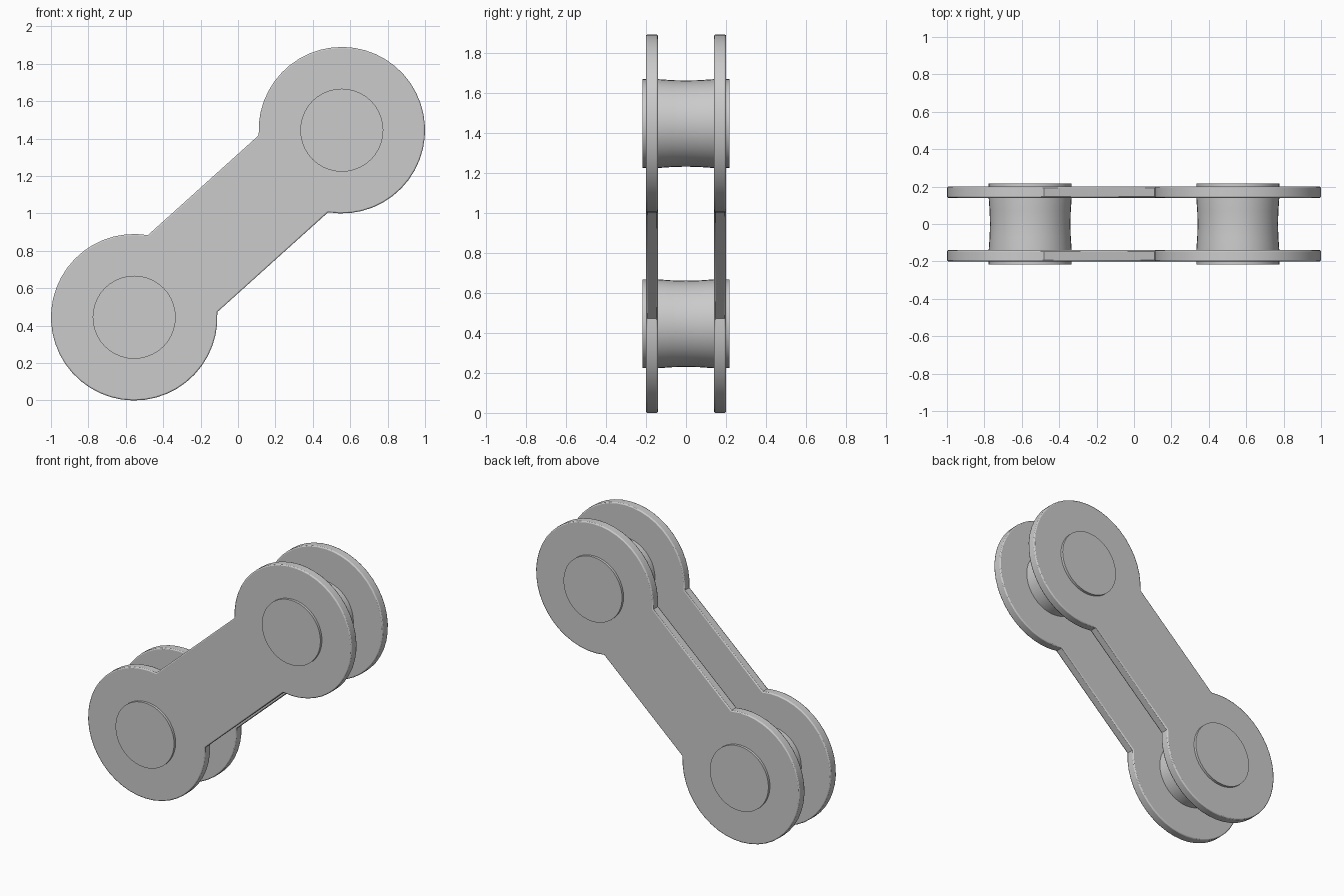
import bpy, bmesh, math
from mathutils import Matrix

cube = bpy.data.objects.get("Cube")
if cube:
    bpy.data.objects.remove(cube, do_unlink=True)

# One grey metal for every part
grey = bpy.data.materials.new("grey metal")
grey.use_nodes = True
colour = (0.6, 0.6, 0.6, 1)
grey.diffuse_color = colour
grey.node_tree.nodes["Principled BSDF"].inputs["Base Color"].default_value = colour

END_X, END_Z, MID_Z = 0.555, 0.5, 0.945
RADIUS, HALF_BAR = 0.445, 0.277
AXIS = math.atan2(END_Z, END_X)


def finish(name, bm):
    bmesh.ops.recalc_face_normals(bm, faces=bm.faces[:])
    mesh = bpy.data.meshes.new(name)
    bm.to_mesh(mesh)
    bm.free()
    mesh.materials.append(grey)
    obj = bpy.data.objects.new(name, mesh)
    bpy.context.collection.objects.link(obj)
    bpy.ops.object.select_all(action="DESELECT")
    obj.select_set(True)
    bpy.context.view_layer.objects.active = obj
    bpy.ops.object.shade_smooth_by_angle(angle=math.radians(35))
    return obj


def side_plate(name, y_start, thickness=0.06, steps=36):
    # Two round ends joined by a straight bar, as one outline
    bm = bmesh.new()
    neck = math.asin(HALF_BAR / RADIUS)
    outline = []
    for side in (1, -1):
        facing = AXIS if side == 1 else AXIS + math.pi
        for i in range(steps + 1):
            a = facing + (math.pi - neck) * (2 * i / steps - 1)
            outline.append(bm.verts.new((side * END_X + RADIUS * math.cos(a), y_start,
                                         MID_Z + side * END_Z + RADIUS * math.sin(a))))
    face = bm.faces.new(outline)
    new = bmesh.ops.extrude_face_region(bm, geom=[face])["geom"]
    moved = [v for v in new if isinstance(v, bmesh.types.BMVert)]
    bmesh.ops.translate(bm, verts=moved, vec=(0, thickness, 0))
    obj = finish(name, bm)
    bevel = obj.modifiers.new("soft rim", "BEVEL")
    bevel.width = 0.007
    bevel.segments = 2
    bevel.limit_method = "ANGLE"
    bevel.angle_limit = math.radians(60)


def pin(name, side, sides=40):
    # Lathed pin with a slight waist and flat heads
    bm = bmesh.new()
    profile = [(-0.217, 0.222), (-0.14, 0.222), (-0.07, 0.217), (0, 0.215),
               (0.07, 0.217), (0.14, 0.222), (0.217, 0.222)]
    rings = []
    for y, r in profile:
        ring = bmesh.ops.create_circle(bm, segments=sides, radius=r, matrix=Matrix.Translation(
            (side * END_X, y, MID_Z + side * END_Z)) @ Matrix.Rotation(math.pi / 2, 4, "X"))
        rings.append(ring["verts"])
    for a, b in zip(rings, rings[1:]):
        for i in range(sides):
            j = (i + 1) % sides
            bm.faces.new((a[i], a[j], b[j], b[i]))
    for ring in (rings[0], rings[-1]):
        bm.faces.new(ring)
    finish(name, bm)


side_plate("front_plate", -0.2)
side_plate("back_plate", 0.14)
pin("upper_pin", 1)
pin("lower_pin", -1)
